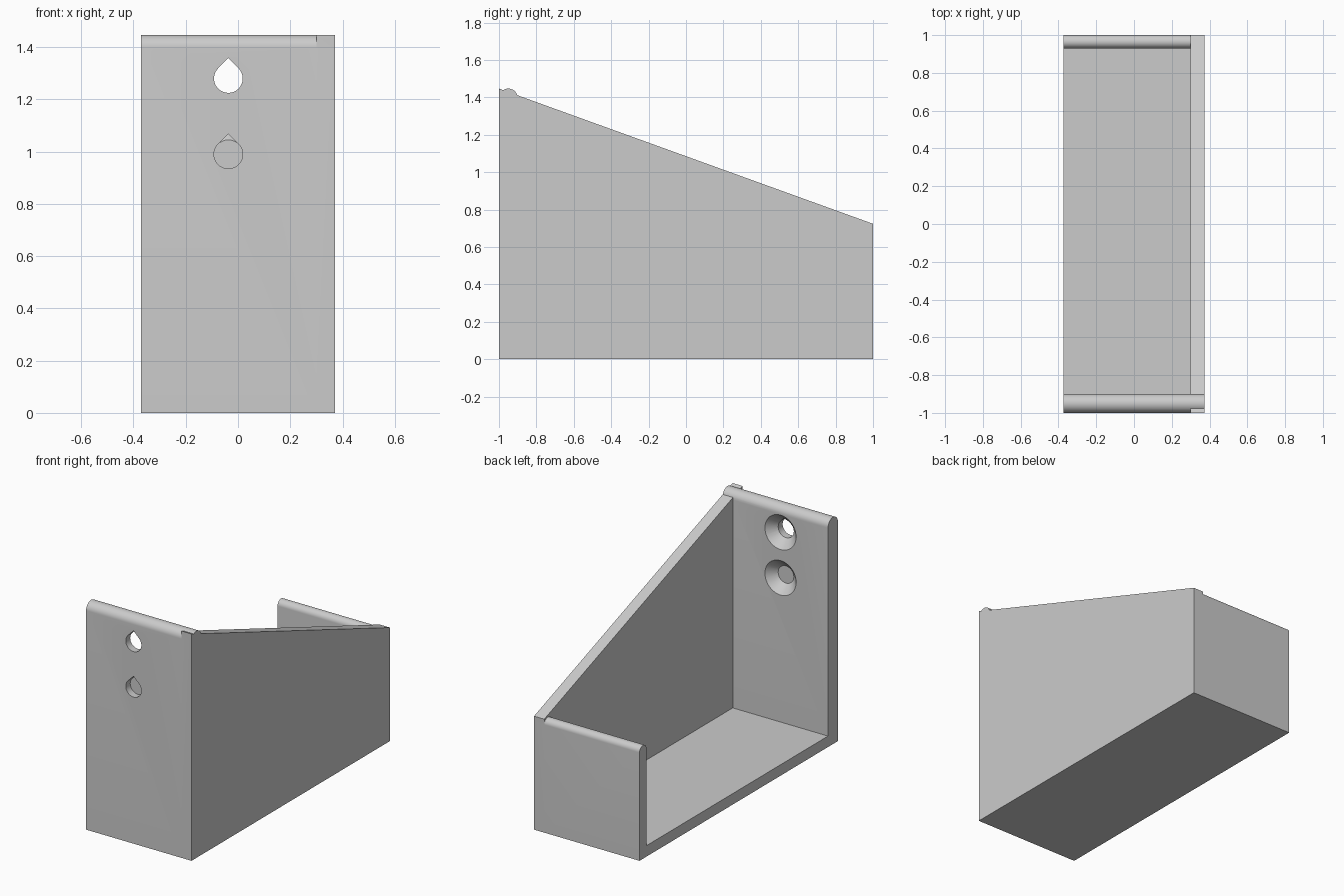
import bpy, bmesh, math
from mathutils import Vector

if "Cube" in bpy.data.objects:
    bpy.data.objects.remove(bpy.data.objects["Cube"], do_unlink=True)

HALF_W = 0.372      # half width along x
SIDE_IN = 0.30      # inner face of the side wall
FRONT_IN = -0.9     # inner face of the front wall
BACK_IN = 0.93      # inner face of the back wall
FLOOR = 0.07
FRONT_H, BACK_H = 1.447, 0.724
HOLE_X, HOLE_R, SINK_R = -0.037, 0.055, 0.11

grey = bpy.data.materials.new("plain grey")
grey.use_nodes = True
colour = (0.6, 0.6, 0.6, 1)
grey.diffuse_color = colour
grey.node_tree.nodes["Principled BSDF"].inputs["Base Color"].default_value = colour


def prism(name, points, offset):
    """Extrude a closed outline of 3D points by an offset."""
    bm = bmesh.new()
    face = bm.faces.new([bm.verts.new(p) for p in points])
    ext = bmesh.ops.extrude_face_region(bm, geom=[face])
    moved = [v for v in ext["geom"] if isinstance(v, bmesh.types.BMVert)]
    bmesh.ops.translate(bm, verts=moved, vec=Vector(offset))
    bmesh.ops.recalc_face_normals(bm, faces=bm.faces)
    mesh = bpy.data.meshes.new(name)
    bm.to_mesh(mesh)
    bm.free()
    ob = bpy.data.objects.new(name, mesh)
    bpy.context.collection.objects.link(ob)
    mesh.materials.append(grey)
    return ob


def arc(cx, cy, r, start, end, n):
    angles = [math.radians(start + (end - start) * i / n) for i in range(n + 1)]
    return [(cx + r * math.cos(a), cy + r * math.sin(a)) for a in angles]


def combine(target, tool, operation):
    mod = target.modifiers.new(operation.lower(), "BOOLEAN")
    mod.operation, mod.solver, mod.object = operation, "EXACT", tool
    bpy.context.view_layer.objects.active = target
    bpy.ops.object.modifier_apply(modifier=mod.name)
    bpy.data.objects.remove(tool, do_unlink=True)


def round_top(outer, inner, height):
    """Half-round wall top, from the +y side to the -y side."""
    r = abs(outer - inner) / 2
    return arc((outer + inner) / 2, height - r, r, 0, 180, 20)


# Floor with front and back walls, both with rounded tops
channel = [(-1, 0), (1, 0)] + round_top(1, BACK_IN, BACK_H)
channel += [(BACK_IN, FLOOR), (FRONT_IN, FLOOR)] + round_top(-1, FRONT_IN, FRONT_H)
bracket = prism("bracket", [(-HALF_W, y, z) for y, z in channel], (2 * HALF_W, 0, 0))

# Sloping side wall
slope = [(-1, 0), (1, 0), (1, BACK_H), (-1, FRONT_H)]
side = prism("side_wall", [(SIDE_IN, y, z) for y, z in slope], (HALF_W - SIDE_IN, 0, 0))
combine(bracket, side, "UNION")

# Teardrop screw holes, countersunk from the inside
for z in (1.28, 0.99):
    drop = arc(HOLE_X, z, HOLE_R, 135, 405, 36) + [(HOLE_X, z + HOLE_R * math.sqrt(2))]
    hole = prism("hole_cutter", [(x, -1.1, h) for x, h in drop], (0, 0.3, 0))
    combine(bracket, hole, "DIFFERENCE")

    over = 0.02
    depth = SINK_R - HOLE_R + over
    bpy.ops.mesh.primitive_cone_add(
        vertices=48, radius1=SINK_R + over, radius2=HOLE_R, depth=depth,
        location=(HOLE_X, FRONT_IN + over - depth / 2, z),
        rotation=(math.pi / 2, 0, 0))
    combine(bracket, bpy.context.object, "DIFFERENCE")

# Smooth the rounded parts, keep the edges sharp
bpy.ops.object.select_all(action="DESELECT")
bracket.select_set(True)
bpy.context.view_layer.objects.active = bracket
bpy.ops.object.shade_smooth_by_angle(angle=math.radians(25))
